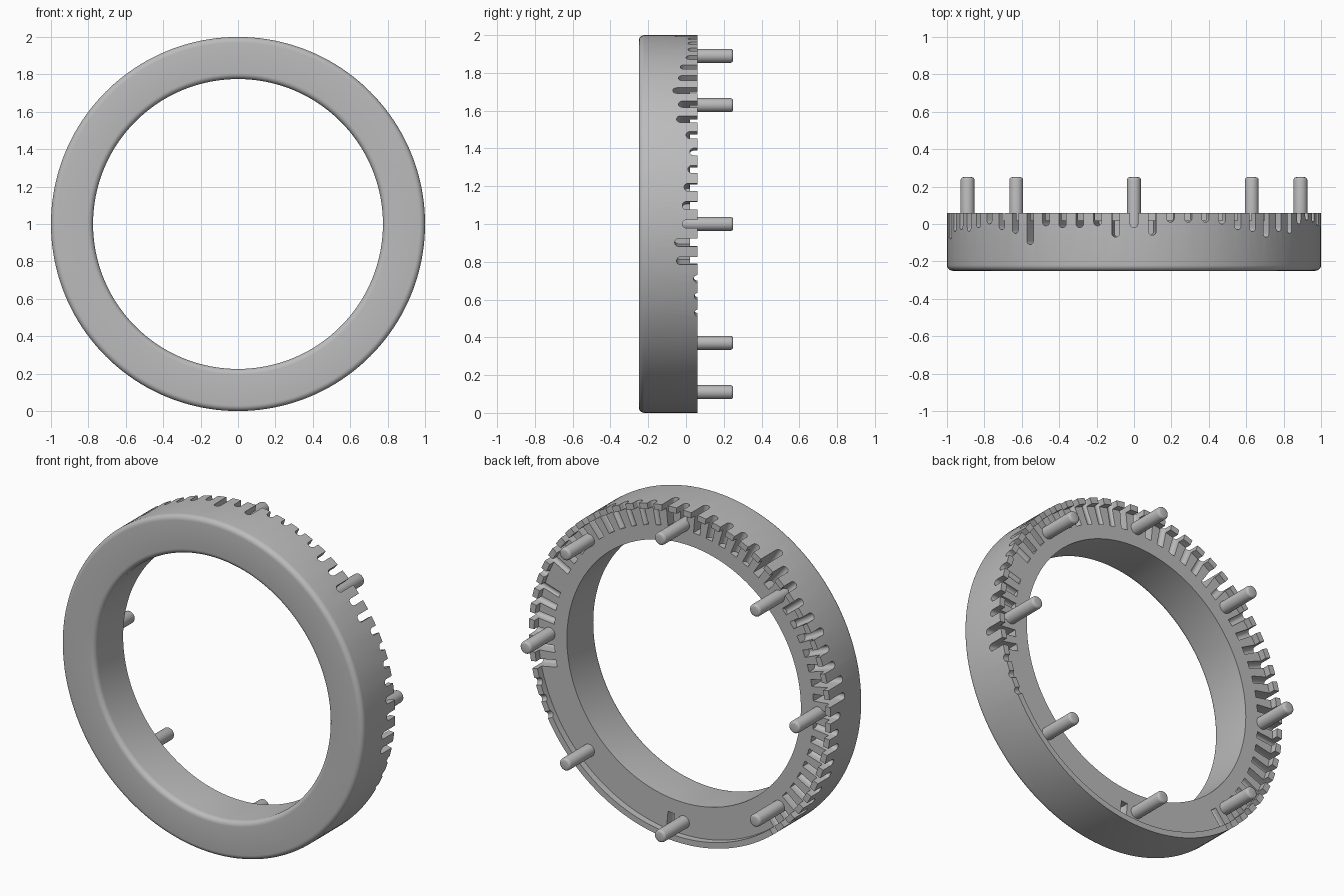
import bpy, bmesh
from math import sin, cos, pi, radians
from mathutils import Matrix, Vector

if "Cube" in bpy.data.objects:
    bpy.data.objects.remove(bpy.data.objects["Cube"])

grey = bpy.data.materials.new("plain grey")
grey.use_nodes = True
COLOUR = (0.5, 0.5, 0.5, 1)
grey.diffuse_color = COLOUR
grey.node_tree.nodes["Principled BSDF"].inputs["Base Color"].default_value = COLOUR

CENTRE = Vector((0, 0, 1))
FRONT, FLOOR, BACK = -0.25, 0.02, 0.06
INNER, OUTER, LIP = 0.775, 1.0, 0.965
STEP = 2 * pi / 64


def make_object(name, bm):
    bmesh.ops.recalc_face_normals(bm, faces=bm.faces)
    mesh = bpy.data.meshes.new(name)
    bm.to_mesh(mesh)
    bm.free()
    mesh.materials.append(grey)
    obj = bpy.data.objects.new(name, mesh)
    bpy.context.collection.objects.link(obj)
    return obj


def select(obj):
    bpy.ops.object.select_all(action='DESELECT')
    obj.select_set(True)
    bpy.context.view_layer.objects.active = obj


def fillet(r, y, radius, start, steps=6):
    """Quarter circle of profile points, as (radius, y)."""
    return [(r + radius * cos(start + i * pi / 2 / steps),
             y + radius * sin(start + i * pi / 2 / steps)) for i in range(steps + 1)]


# Ring body: lathed profile with rounded front edges and a raised back lip
R = 0.03
profile = (fillet(INNER + R, FRONT + R, R, pi)
           + fillet(OUTER - R, FRONT + R, R, 1.5 * pi)
           + [(OUTER, BACK), (LIP, BACK), (LIP, FLOOR), (INNER, FLOOR)])
bm = bmesh.new()
SEGMENTS = 160
rings = []
for s in range(SEGMENTS):
    a = 2 * pi * s / SEGMENTS
    rings.append([bm.verts.new((r * cos(a), y, 1 + r * sin(a))) for r, y in profile])
for s in range(SEGMENTS):
    one, two = rings[s], rings[(s + 1) % SEGMENTS]
    for i in range(len(profile)):
        j = (i + 1) % len(profile)
        bm.faces.new((one[i], one[j], two[j], two[i]))
ring = make_object("ring_body", bm)

# Radial slots: hundredths of depth below the lip, counted round from +x
depths = [8, 8, 7, 5, 4, 6, 11, 10, 13, 10, 9, 6, 5, 5, 5, 12,
          8, 13, 7, 8, 8, 7, 17, 11, 9, 6, 8, 10, 9, 10, 14, 14,
          9, 8, 10, 9, 11, 8, 9, 10, 9, 8]
slots = [(k, d, 1.1) for k, d in enumerate(depths)]
slots += [(-1, 12, 1.1), (-2, 11, 1.1), (-3, 2, 1.1), (-4, 1.5, 1.1), (-5, 1.5, 1.1)]
slots.append((49, 10, LIP - 0.003))     # lone pocket inside the lip

HALF = 0.021
bm = bmesh.new()
for k, depth, r_end in slots:
    y0 = BACK - depth / 100 + HALF
    outline = [(HALF * cos(pi + i * pi / 8), y0 + HALF * sin(pi + i * pi / 8)) for i in range(9)]
    outline += [(HALF, 0.15), (-HALF, 0.15)]
    turn = Matrix.Translation(CENTRE) @ Matrix.Rotation(-k * STEP, 4, 'Y')
    ends = [[bm.verts.new(turn @ Vector((r, y, w))) for w, y in outline] for r in (0.86, r_end)]
    bm.faces.new(ends[0])
    bm.faces.new(ends[1])
    for i in range(len(outline)):
        j = (i + 1) % len(outline)
        bm.faces.new((ends[0][i], ends[0][j], ends[1][j], ends[1][i]))
cutter = make_object("slot_cutter", bm)
cutter.hide_render = True

cut = ring.modifiers.new("slots", 'BOOLEAN')
cut.operation = 'DIFFERENCE'
cut.solver = 'EXACT'
cut.object = cutter
select(ring)
bpy.ops.object.modifier_apply(modifier="slots")
bpy.data.objects.remove(cutter)
bpy.ops.object.shade_smooth_by_angle(angle=radians(30))

# Eight rounded locating pins on the back
PIN_R, PIN_TIP, PIN_ROOT = 0.037, 0.25, -0.1
for n in range(8):
    a = n * pi / 4
    bm = bmesh.new()
    place = (Matrix.Translation((0.89 * cos(a), (PIN_TIP + PIN_ROOT) / 2, 1 + 0.89 * sin(a)))
             @ Matrix.Rotation(-pi / 2, 4, 'X'))
    bmesh.ops.create_cone(bm, cap_ends=True, segments=24, radius1=PIN_R, radius2=PIN_R,
                          depth=PIN_TIP - PIN_ROOT, matrix=place)
    tip = [e for e in bm.edges if all(v.co.y > PIN_TIP - 0.01 for v in e.verts)]
    bmesh.ops.bevel(bm, geom=tip, offset=0.014, segments=3, profile=0.5, affect='EDGES')
    pin = make_object(f"pin_{n + 1}", bm)
    select(pin)
    bpy.ops.object.shade_smooth_by_angle(angle=radians(40))
